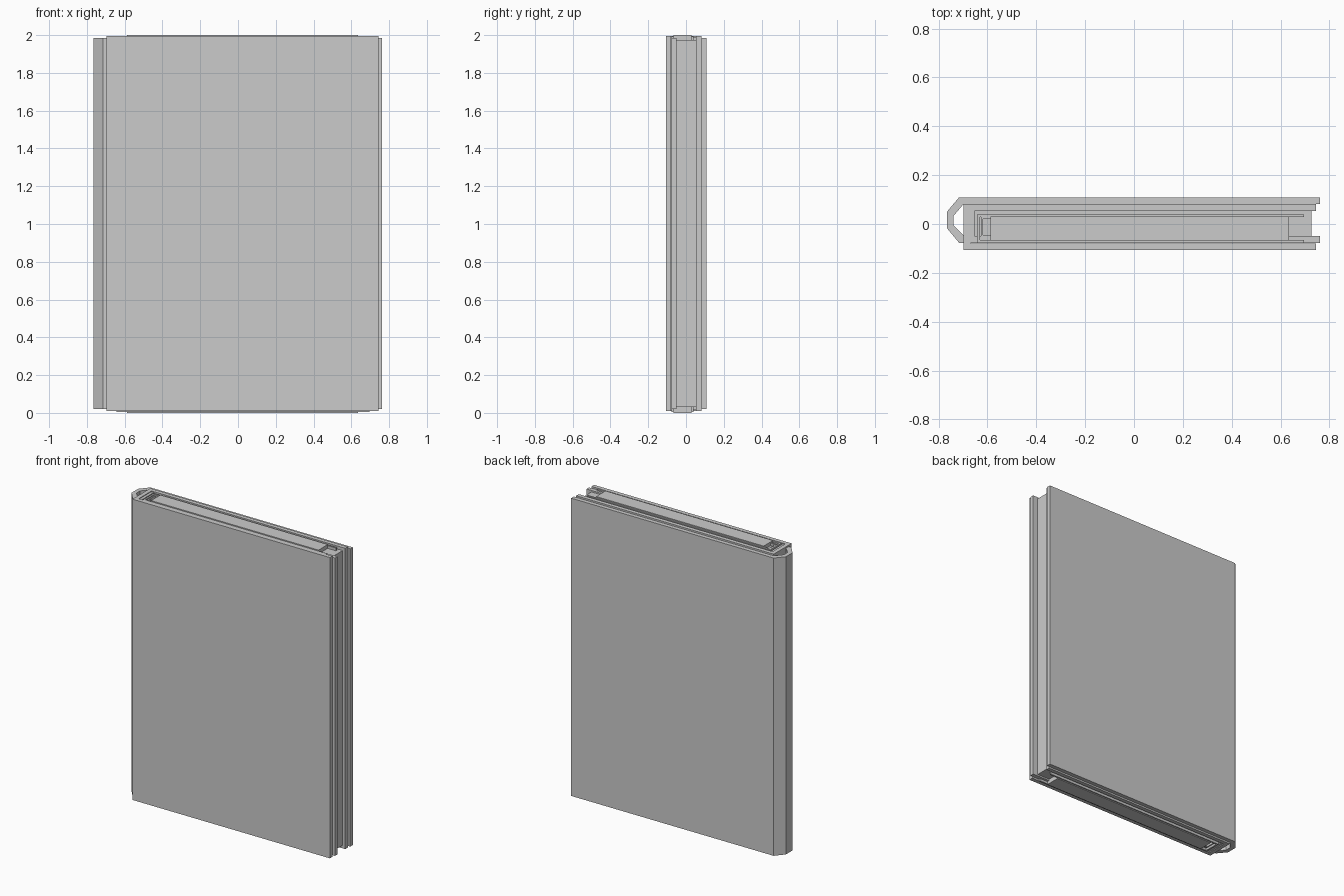
import bpy, bmesh

if "Cube" in bpy.data.objects:
    bpy.data.objects.remove(bpy.data.objects["Cube"])


def prism(name, pts, z0, z1):
    """Extrude a closed plan profile from z0 to z1."""
    bm = bmesh.new()
    face = bm.faces.new([bm.verts.new((x, y, z0)) for x, y in pts])
    ext = bmesh.ops.extrude_face_region(bm, geom=[face])
    verts = [v for v in ext["geom"] if isinstance(v, bmesh.types.BMVert)]
    bmesh.ops.translate(bm, verts=verts, vec=(0, 0, z1 - z0))
    bmesh.ops.recalc_face_normals(bm, faces=bm.faces)
    mesh = bpy.data.meshes.new(name)
    bm.to_mesh(mesh)
    bm.free()
    obj = bpy.data.objects.new(name, mesh)
    bpy.context.collection.objects.link(obj)
    return obj


def rect(x0, x1, y0, y1):
    return [(x0, y0), (x1, y0), (x1, y1), (x0, y1)]


def channel(x0, x_back, x_front, y0, y1, t):
    """U profile, open towards +x, of wall thickness t."""
    return [(x_back, y1), (x0, y1), (x0, y0), (x_front, y0),
            (x_front, y0 + t), (x0 + t, y0 + t), (x0 + t, y1 - t), (x_back, y1 - t)]


# Outer shell: back cover, faceted spine and inner front leaf in one strip
outer = [(0.762, 0.109), (-0.716, 0.109), (-0.765, 0.051), (-0.765, -0.018),
         (-0.716, -0.077), (0.762, -0.077)]
inner = [(0.762, -0.05), (-0.694, -0.05), (-0.738, -0.006), (-0.738, 0.034),
         (-0.697, 0.082), (0.762, 0.082)]
prism("outer_shell", outer + inner, 0.02, 1.985)

# Second sleeve, which forms the front cover
prism("front_sleeve", channel(-0.697, 0.745, 0.745, -0.106, 0.081, 0.027), 0.01, 1.995)

# Thin liner behind the sleeve's left wall
prism("liner_wall", rect(-0.67, -0.652, -0.077, 0.055), 0.015, 1.99)

# Inner tray around the core
prism("inner_tray", channel(-0.642, 0.695, 0.695, -0.077, 0.039, 0.011), 0.005, 1.993)

# Small hooked wall in the left end of the tray
prism("tray_step", channel(-0.626, -0.585, -0.585, -0.052, 0.028, 0.008), 0.015, 1.99)

# Recessed filler closing the gaps and the right-hand groove
prism("filler_block", rect(-0.66, 0.726, -0.055, 0.054), 0.03, 1.975)

# Core block
prism("core_block", rect(-0.588, 0.635, -0.067, 0.03), 0.0, 2.0)
